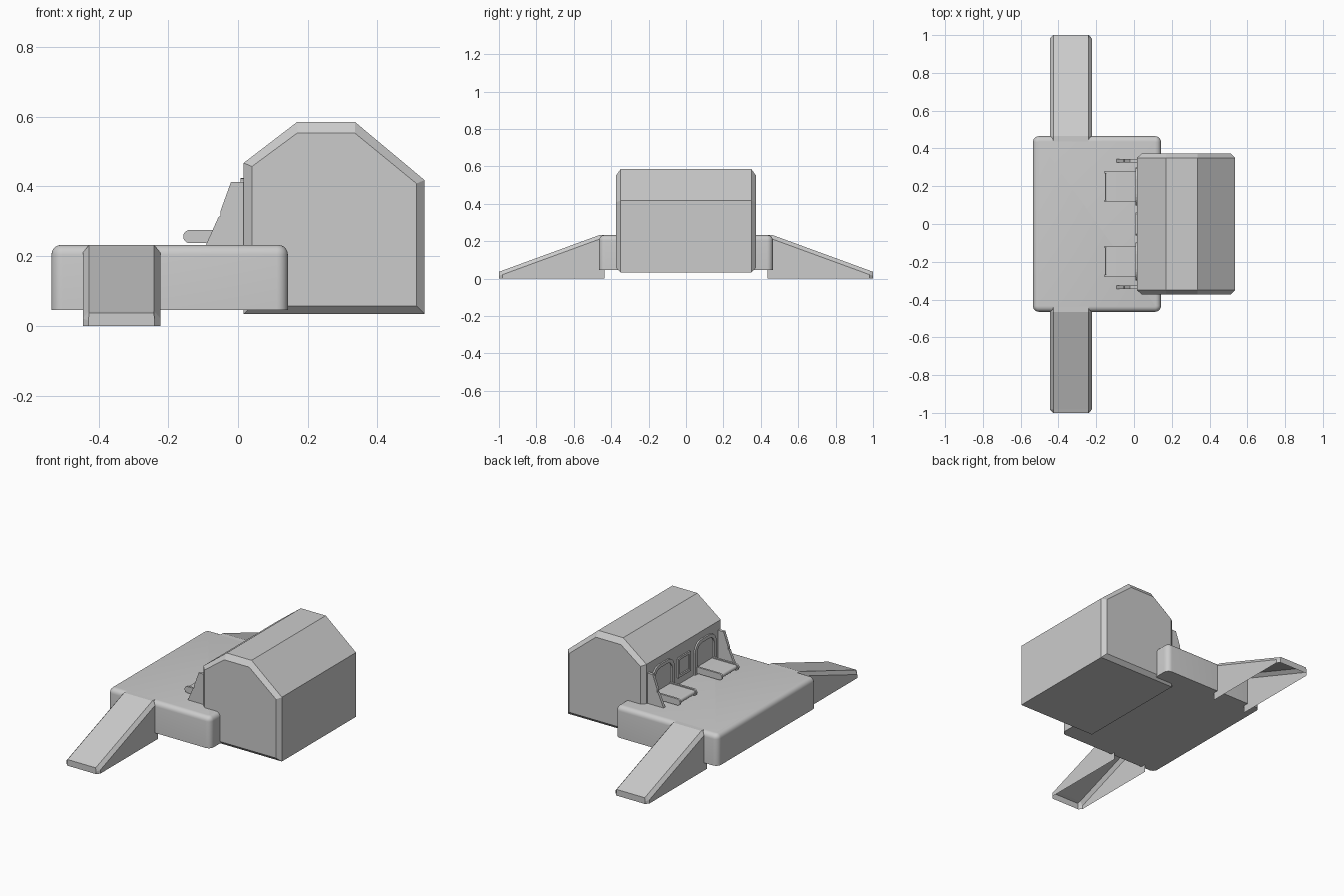
import bpy, bmesh, math

if "Cube" in bpy.data.objects:
    bpy.data.objects.remove(bpy.data.objects["Cube"])


def mesh_object(name, verts, faces, smooth=False):
    me = bpy.data.meshes.new(name)
    me.from_pydata(verts, [], faces)
    bm = bmesh.new()
    bm.from_mesh(me)
    bmesh.ops.recalc_face_normals(bm, faces=bm.faces)
    bm.to_mesh(me)
    bm.free()
    ob = bpy.data.objects.new(name, me)
    bpy.context.collection.objects.link(ob)
    if smooth:
        bpy.ops.object.select_all(action='DESELECT')
        bpy.context.view_layer.objects.active = ob
        ob.select_set(True)
        bpy.ops.object.shade_smooth_by_angle(angle=math.radians(35))
    return ob


def loft(name, rings, caps=(True, True), smooth=False):
    n = len(rings[0])
    verts = [v for r in rings for v in r]
    faces = [(k * n + i, k * n + (i + 1) % n, (k + 1) * n + (i + 1) % n, (k + 1) * n + i)
             for k in range(len(rings) - 1) for i in range(n)]
    if caps[0]:
        faces.append(tuple(range(n)))
    if caps[1]:
        faces.append(tuple(range(len(verts) - n, len(verts))))
    return mesh_object(name, verts, faces, smooth)


def extrude_y(name, profile, y0, y1, smooth=False):
    return loft(name, [[(x, y, z) for x, z in profile] for y in (y0, y1)], smooth=smooth)


def rounded_rect(x0, x1, y0, y1, r, z, seg=6):
    pts = []
    corners = [(x1 - r, y1 - r), (x0 + r, y1 - r), (x0 + r, y0 + r), (x1 - r, y0 + r)]
    for k, (cx, cy) in enumerate(corners):
        for i in range(seg + 1):
            a = math.pi / 2 * (k + i / seg)
            pts.append((cx + r * math.cos(a), cy + r * math.sin(a), z))
    return pts


def pill(x0, x1, zc, r, seg=10):
    # Rounded only at the outer end
    arc = [(x0 + r - r * math.sin(math.pi * i / seg), zc + r * math.cos(math.pi * i / seg))
           for i in range(seg + 1)]
    return arc + [(x1, zc - r), (x1, zc + r)]


def wall_frame(name, outer, inner, x_back, x_front):
    # Closed frame standing proud of the wall, outlines given as (y, z)
    rings = [[(x, y, z) for y, z in o] for x, o in
             ((x_back, outer), (x_front, outer), (x_front, inner), (x_back, inner))]
    return loft(name, rings, caps=(False, False))


def arch(yc, half, z0, z1, r, seg=6):
    pts = [(yc - half, z0), (yc + half, z0)]
    for cy, a0 in ((yc + half - r, 0), (yc - half + r, math.pi / 2)):
        for i in range(seg + 1):
            a = a0 + math.pi / 2 * i / seg
            pts.append((cy + r * math.cos(a), z1 - r + r * math.sin(a)))
    return pts


# Platform with rounded corners and rounded top rim
R = 0.032
rings = [rounded_rect(-0.535, 0.143, -0.465, 0.465, R, 0.046)]
for i in range(6):
    a = math.pi / 2 * i / 5
    d = 0.028 * (1 - math.cos(a))
    rings.append(rounded_rect(-0.535 + d, 0.143 - d, -0.465 + d, 0.465 - d, R - d,
                              0.204 + 0.028 * math.sin(a)))
loft("platform", rings, smooth=True)

# House body with chamfered gable ends
full = [(0.016, 0.034), (0.535, 0.034), (0.535, 0.418), (0.335, 0.585), (0.17, 0.585), (0.016, 0.467)]
inset = [(0.04, 0.057), (0.512, 0.057), (0.512, 0.408), (0.335, 0.553), (0.17, 0.553), (0.04, 0.457)]
loft("house_body", [[(x, y, z) for x, z in p] for y, p in
                    ((-0.373, inset), (-0.35, full), (0.35, full), (0.373, inset))])

for s, side in ((-1, "front"), (1, "back")):
    # Hollow ramp, open underneath, chamfered along the top edges and at the tip
    def section(y, top, nip):
        a, b = -0.445 + nip, -0.223 - nip
        return [(a, s * y, 0), (a, s * y, top - 0.022), (-0.427, s * y, top),
                (-0.241, s * y, top), (b, s * y, top - 0.022), (b, s * y, 0)]
    secs = [section(0.436, 0.232, 0), section(0.465, 0.232, 0),
            section(0.982, 0.043, 0), section(1.0, 0.037, 0.016)]
    verts = [v for r in secs for v in r]
    faces = [(k * 6 + i, k * 6 + i + 1, k * 6 + i + 7, k * 6 + i + 6)
             for k in range(3) for i in range(5)]
    faces.append(tuple(range(18, 24)))
    mesh_object(side + "_ramp", verts, faces)

    # Gusset beside the doorway
    gusset = [(0.02, 0.225), (-0.095, 0.225), (-0.056, 0.312), (-0.05, 0.315),
              (-0.05, 0.33), (-0.02, 0.413), (0.02, 0.413)]
    y0, y1 = sorted((s * 0.326, s * 0.343))
    extrude_y(side + "_gusset", gusset, y0, y1)

    # Arched doorway frame
    yc = s * 0.198
    wall_frame(side + "_door_frame", arch(yc, 0.1, 0.23, 0.424, 0.06),
               arch(yc, 0.08, 0.23, 0.404, 0.045), 0.02, 0.007)

    # Conveyor tray with raised side rails
    extrude_y(side + "_tray_belt", pill(-0.15, 0.02, 0.256, 0.013), yc - 0.072, yc + 0.072, True)
    for t, label in ((-1, "a"), (1, "b")):
        e = yc + t * 0.076
        extrude_y(side + "_tray_rail_" + label, pill(-0.157, 0.02, 0.256, 0.019),
                  e - 0.006, e + 0.006, True)

# Small framed panel between the doorways
wall_frame("panel_frame", arch(0, 0.06, 0.275, 0.395, 0.006, 1),
           arch(0, 0.045, 0.29, 0.38, 0.004, 1), 0.02, 0.008)
